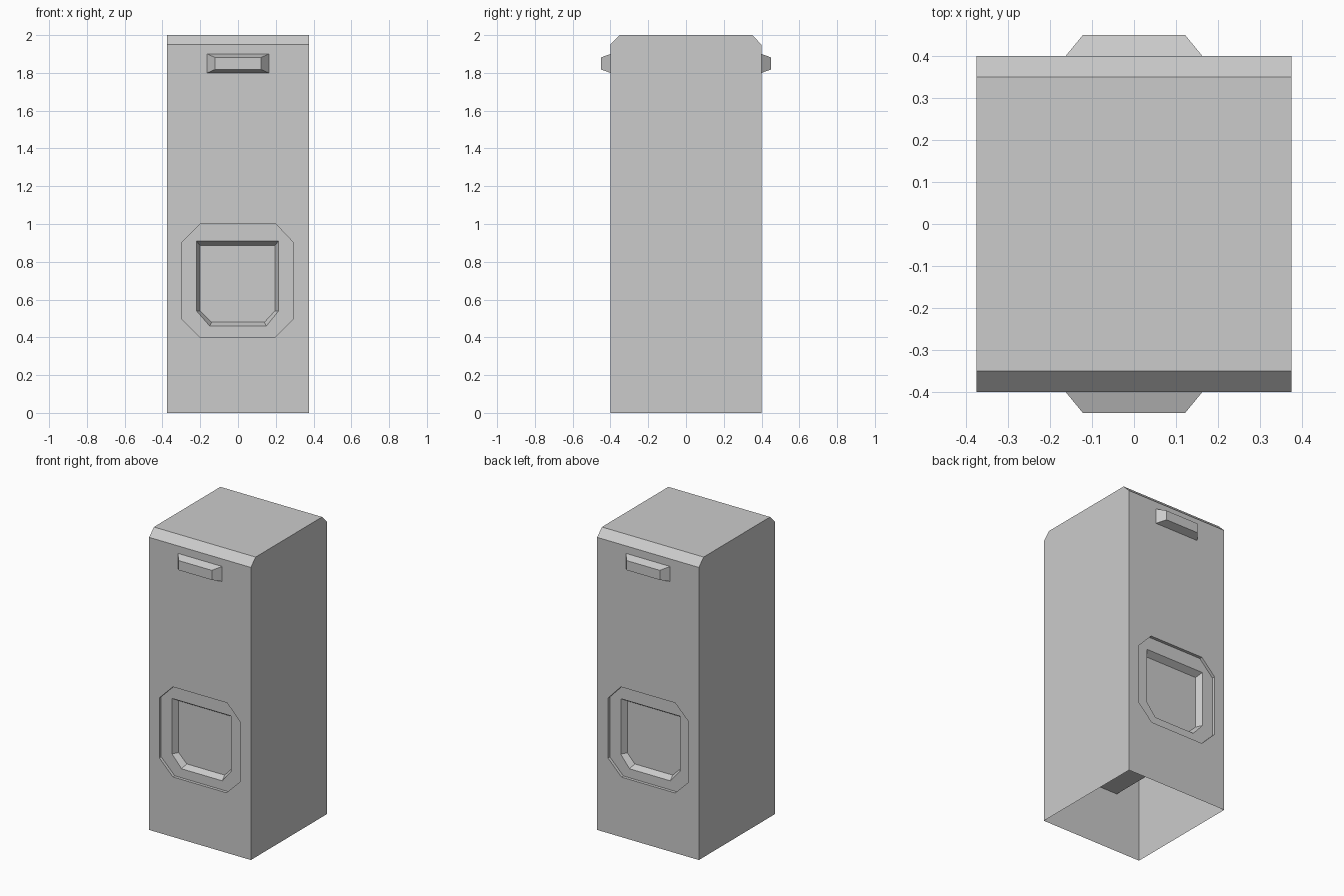
import bpy, bmesh

if "Cube" in bpy.data.objects:
    bpy.data.objects.remove(bpy.data.objects["Cube"])

FRONT = 0.40     # front/back wall
FRAME = 0.38     # plane of the sunken frame
FLOOR = 0.34     # floor of the inner pocket

# outlines in (x, z), counter-clockwise from the lower left
panel = [(-.375, 0), (.375, 0), (.375, 1.95), (-.375, 1.95)]
octagon = [(-.2, .4), (.195, .4), (.295, .5), (.295, .9),
           (.2, 1), (-.2, 1), (-.3, .9), (-.3, .5)]
pocket_rim = [(-.15, .46), (.15, .46), (.215, .54), (.215, .91), (-.22, .91), (-.22, .54)]
pocket_floor = [(-.14, .48), (.14, .48), (.195, .54), (.195, .885), (-.2, .885), (-.2, .54)]


def loop(bm, pts, y):
    return [bm.verts.new((x, y, z)) for x, z in pts]


def walls(bm, a, b):
    n = len(a)
    for i in range(n):
        j = (i + 1) % n
        bm.faces.new((a[i], a[j], b[j], b[i]))


def ring(bm, outer, inner, io, ii):
    """Flat face with a hole, split from lower left to upper right."""
    o, n = outer + outer[:1], inner + inner[:1]
    bm.faces.new(o[:io + 1] + n[:ii + 1][::-1])
    bm.faces.new(o[io:] + n[ii:][::-1])


def finish(bm, name):
    bmesh.ops.recalc_face_normals(bm, faces=bm.faces[:])
    me = bpy.data.meshes.new(name)
    bm.to_mesh(me)
    bm.free()
    ob = bpy.data.objects.new(name, me)
    bpy.context.collection.objects.link(ob)
    return ob


# cabinet shell: open bottom, bevelled front and back top edges
bm = bmesh.new()
sides = {}
for s in (-1, 1):
    wall = loop(bm, panel, s * FRONT)
    hole = loop(bm, octagon, s * FRONT)
    ring(bm, wall, hole, 2, 4)
    walls(bm, hole, loop(bm, octagon, s * FRAME))
    top = [bm.verts.new((x, s * .35, 2)) for x in (.375, -.375)]
    bm.faces.new((wall[3], wall[2], top[0], top[1]))
    sides[s] = wall, top
(fw, ft), (bw, bt) = sides[-1], sides[1]
bm.faces.new((ft[0], bt[0], bt[1], ft[1]))
bm.faces.new((fw[1], bw[1], bw[2], bt[0], ft[0], fw[2]))
bm.faces.new((fw[0], bw[0], bw[3], bt[1], ft[1], fw[3]))
finish(bm, "cabinet_shell")

# duct running front to back, with a stepped pocket at each end
bm = bmesh.new()
ends = []
for s in (-1, 1):
    frame = loop(bm, octagon, s * FRAME)
    rim = loop(bm, pocket_rim, s * FRAME)
    floor = loop(bm, pocket_floor, s * FLOOR)
    ring(bm, frame, rim, 4, 3)
    walls(bm, rim, floor)
    bm.faces.new(floor)
    ends.append(frame)
walls(bm, *ends)
finish(bm, "pocket_duct")

# tapered blocks near the top
for s, name in ((-1, "front_block"), (1, "back_block")):
    bm = bmesh.new()
    base, tip = [loop(bm, [(-w, 1.85 - h), (w, 1.85 - h), (w, 1.85 + h), (-w, 1.85 + h)], s * y)
                 for w, h, y in ((.163, .05, .4), (.122, .032, .45))]
    walls(bm, base, tip)
    bm.faces.new(base)
    bm.faces.new(tip)
    finish(bm, name)
